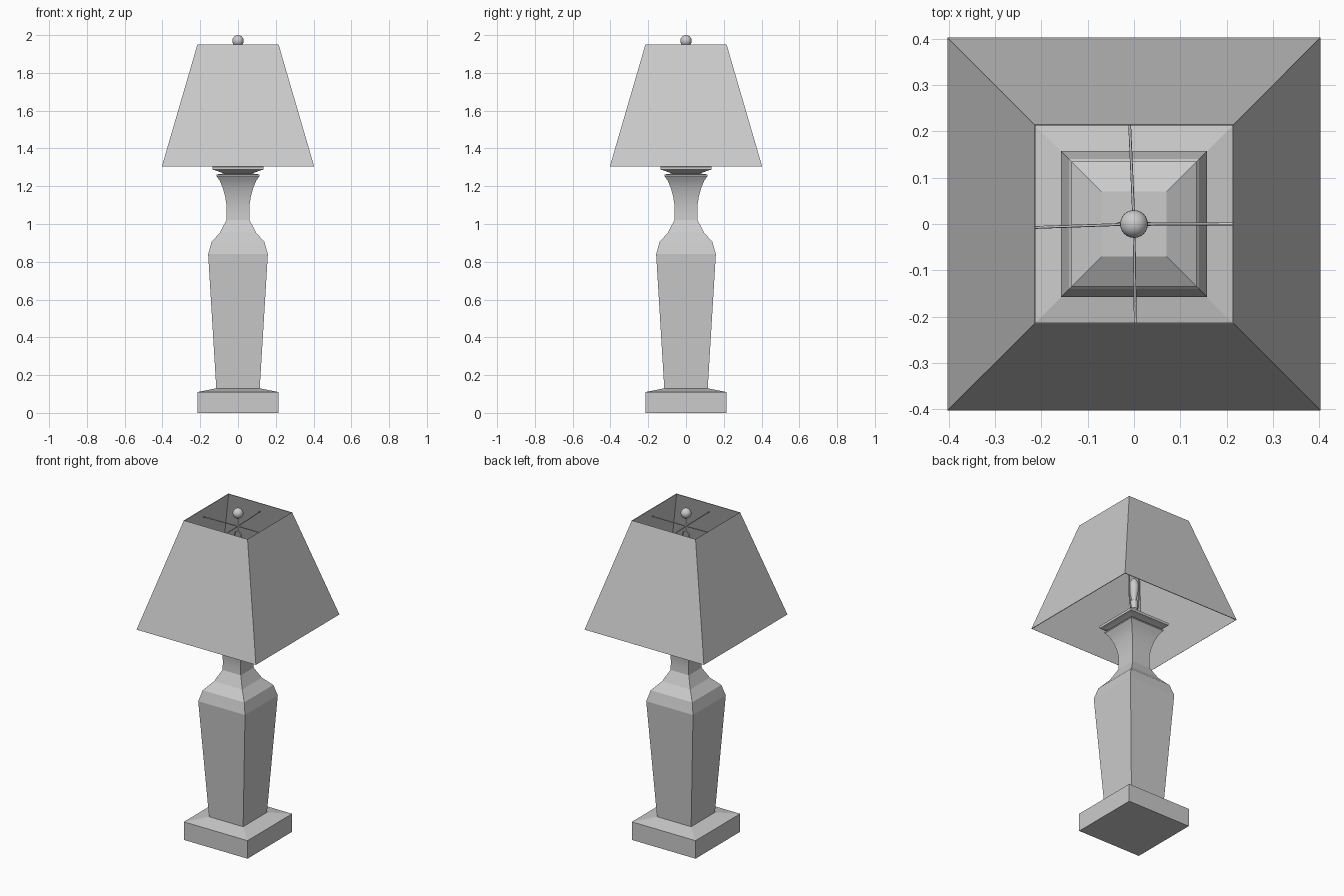
import bpy
import bmesh
import math
from mathutils import Vector

if "Cube" in bpy.data.objects:
    bpy.data.objects.remove(bpy.data.objects["Cube"], do_unlink=True)

grey = bpy.data.materials.new("plain grey")
grey.use_nodes = True
grey.diffuse_color = (0.6, 0.6, 0.6, 1)
grey.node_tree.nodes["Principled BSDF"].inputs["Base Color"].default_value = (0.6, 0.6, 0.6, 1)


def loft(name, profile, sides=4, caps=True, smooth=None):
    """Stack regular rings; profile holds (half width or radius, height)."""
    bm = bmesh.new()
    grow = math.sqrt(2) if sides == 4 else 1
    rings = []
    for r, z in profile:
        ring = []
        for i in range(sides):
            a = math.pi / 4 + math.tau * i / sides
            ring.append(bm.verts.new((r * grow * math.cos(a), r * grow * math.sin(a), z)))
        rings.append(ring)
    for low, high in zip(rings, rings[1:]):
        for i in range(sides):
            j = (i + 1) % sides
            bm.faces.new((low[i], low[j], high[j], high[i]))
    if caps:
        bm.faces.new(rings[0][::-1])
        bm.faces.new(rings[-1])
    mesh = bpy.data.meshes.new(name)
    bm.to_mesh(mesh)
    bm.free()
    obj = bpy.data.objects.new(name, mesh)
    bpy.context.collection.objects.link(obj)
    return finish(obj, smooth)


def finish(obj, smooth=None):
    obj.data.materials.append(grey)
    if smooth:
        bpy.ops.object.select_all(action='DESELECT')
        obj.select_set(True)
        bpy.context.view_layer.objects.active = obj
        bpy.ops.object.shade_smooth_by_angle(angle=math.radians(smooth))
    return obj


def wire(name, points, radius):
    """Thin round wire through the given points."""
    curve = bpy.data.curves.new(name, 'CURVE')
    curve.dimensions = '3D'
    curve.bevel_depth = radius
    curve.bevel_resolution = 1
    curve.use_fill_caps = True
    spline = curve.splines.new('POLY')
    spline.points.add(len(points) - 1)
    for p, co in zip(spline.points, points):
        p.co = (*co, 1)
    obj = bpy.data.objects.new(name, curve)
    bpy.context.collection.objects.link(obj)
    return finish(obj)


# Square foot with a shallow sloping top
loft("base", [(0.215, 0), (0.215, 0.11), (0.115, 0.13)])

# Tapered column and shoulder
loft("column", [(0.115, 0.13), (0.158, 0.84), (0.14, 0.905),
                (0.095, 0.955), (0.062, 1.02)])

# Flared neck
loft("neck", [(0.062, 1.02), (0.06, 1.06), (0.061, 1.10), (0.068, 1.145),
              (0.08, 1.19), (0.097, 1.23), (0.115, 1.255), (0.115, 1.262),
              (0.07, 1.268)], smooth=30)

# Cap under the lamp holder
loft("neck_cap", [(0.07, 1.266), (0.12, 1.284), (0.135, 1.288),
                  (0.135, 1.303), (0.07, 1.34)])

# Lamp holder and bulb
loft("socket", [(0.013, 1.33), (0.013, 1.39), (0.022, 1.40), (0.022, 1.45)],
     sides=16, smooth=30)
loft("bulb", [(0.014, 1.45), (0.018, 1.48), (0.026, 1.52), (0.028, 1.545),
              (0.024, 1.57), (0.013, 1.59), (0.002, 1.595)], sides=16, smooth=40)

# Harp loop around the bulb, mirrored about the centre
half = [(0.016, 1.39), (0.03, 1.43), (0.035, 1.50), (0.035, 1.74),
        (0.03, 1.81), (0.018, 1.85), (0, 1.865)]
path = [(x, 0, z) for x, z in half] + [(-x, 0, z) for x, z in half[-2::-1]]
wire("harp", path, 0.004)

# Shade carried by four wire arms
shade = loft("shade", [(0.403, 1.305), (0.215, 1.95)], caps=False)
wall = shade.modifiers.new("wall", 'SOLIDIFY')
wall.thickness = 0.004
wall.offset = -1
hub = Vector((0, 0, 1.89))
for label, x, y in (("left", 0.229, 0), ("right", -0.229, -0.008),
                    ("back", -0.01, 0.229), ("front", 0.003, -0.229)):
    wire("shade_arm_" + label, [hub, (x, y, hub.z)], 0.003)

# Finial rod and ball
loft("finial_rod", [(0.006, 1.86), (0.006, 1.95)], sides=10, smooth=40)
bpy.ops.mesh.primitive_uv_sphere_add(segments=24, ring_count=14, radius=0.03,
                                     location=(0, 0, 1.97))
ball = bpy.context.object
ball.name = "finial_ball"
finish(ball, 40)
